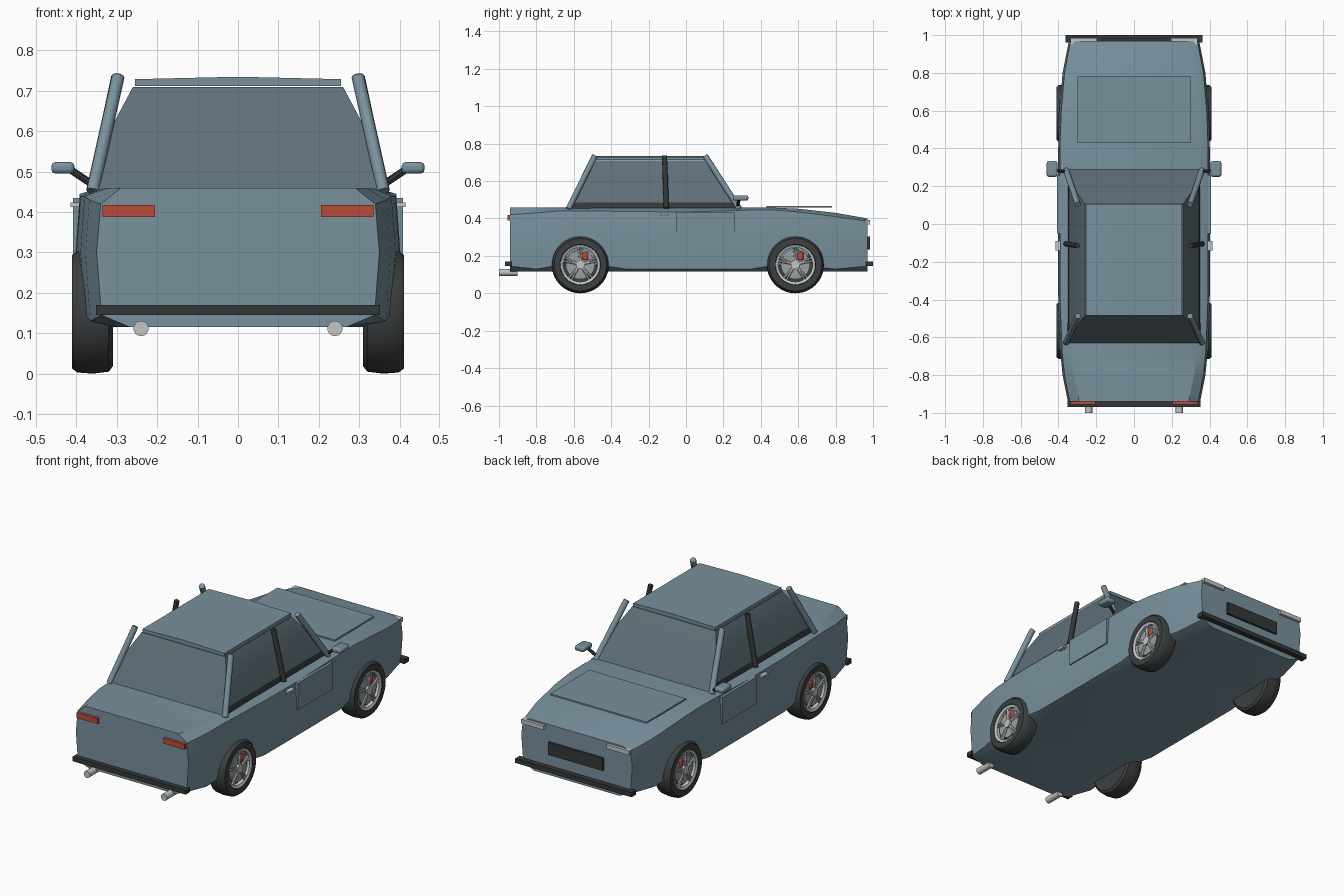
import bpy, bmesh, math
from mathutils import Vector, Matrix

cube = bpy.data.objects.get("Cube")
if cube:
    bpy.data.objects.remove(cube, do_unlink=True)


def material(name, r, g, b):
    m = bpy.data.materials.new(name)
    m.use_nodes = True
    m.diffuse_color = (r, g, b, 1)
    m.node_tree.nodes["Principled BSDF"].inputs["Base Color"].default_value = (r, g, b, 1)
    return m


PAINT = material("blue_grey_paint", 0.19, 0.285, 0.34)
GLASS = material("tinted_glass", 0.115, 0.16, 0.19)
BLACK = material("black_trim", 0.035, 0.037, 0.038)
RUBBER = material("rubber", 0.045, 0.05, 0.052)
STEEL = material("pale_steel", 0.55, 0.56, 0.56)
DISC = material("brake_steel", 0.32, 0.35, 0.37)
RED = material("red", 0.5, 0.07, 0.04)


def finish(name, bm, *mats, angle=25):
    bmesh.ops.recalc_face_normals(bm, faces=bm.faces[:])
    me = bpy.data.meshes.new(name)
    bm.to_mesh(me)
    bm.free()
    ob = bpy.data.objects.new(name, me)
    bpy.context.collection.objects.link(ob)
    for m in mats:
        me.materials.append(m)
    bpy.ops.object.select_all(action="DESELECT")
    ob.select_set(True)
    bpy.context.view_layer.objects.active = ob
    bpy.ops.object.shade_smooth_by_angle(angle=math.radians(angle))
    return ob


def loft(rings, closed=False):
    """Skin rings of points; cap the ends unless the loft is closed."""
    bm = bmesh.new()
    vs = [[bm.verts.new(p) for p in r] for r in rings]
    n = len(vs[0])
    pairs = list(zip(vs, vs[1:])) + ([(vs[-1], vs[0])] if closed else [])
    for a, b in pairs:
        for i in range(n):
            j = (i + 1) % n
            bm.faces.new((a[i], a[j], b[j], b[i]))
    if not closed:
        bm.faces.new(vs[0])
        bm.faces.new(vs[-1])
    return bm


def box(name, mat, lo, hi, side=1, bevel=0):
    bm = bmesh.new()
    bmesh.ops.create_cube(bm, size=1)
    lo, hi = Vector(lo), Vector(hi)
    for v in bm.verts:
        v.co = (lo + hi) / 2 + v.co * (hi - lo)
        v.co.x *= side
    ob = finish(name, bm, mat)
    if bevel:
        mod = ob.modifiers.new("bevel", "BEVEL")
        mod.width, mod.segments = bevel, 2
    return ob


def tube(name, mat, a, b, r, n=12, side=1):
    a, b = Vector(a), Vector(b)
    a.x *= side
    b.x *= side
    d = b - a
    bm = bmesh.new()
    turn = Matrix.Translation((a + b) / 2) @ d.to_track_quat("Z", "Y").to_matrix().to_4x4()
    bmesh.ops.create_cone(bm, cap_ends=True, segments=n, radius1=r, radius2=r,
                          depth=d.length, matrix=turn)
    return finish(name, bm, mat, angle=40)


def lathe(name, mat, profile, y, z, side, n=40):
    """Turn a closed (radius, x) profile about an axle along x."""
    rings = []
    for k in range(n):
        t = 2 * math.pi * k / n
        rings.append([(side * x, y + r * math.cos(t), z + r * math.sin(t)) for r, x in profile])
    return finish(name, loft(rings, closed=True), mat, angle=35)


# Lower body: sections of y, half width, deck height, shoulder height, sill height
sections = [(-0.94, 0.35, 0.46, 0.42, 0.145), (-0.8, 0.378, 0.46, 0.43, 0.13),
            (-0.68, 0.39, 0.46, 0.44, 0.15), (-0.45, 0.4, 0.46, 0.44, 0.15),
            (-0.32, 0.402, 0.46, 0.437, 0.13), (0.0, 0.402, 0.46, 0.435, 0.13),
            (0.35, 0.402, 0.46, 0.445, 0.13), (0.47, 0.4, 0.458, 0.445, 0.15),
            (0.6, 0.395, 0.452, 0.435, 0.15), (0.8, 0.378, 0.43, 0.41, 0.13),
            (0.97, 0.345, 0.4, 0.385, 0.145)]
rings = []
for y, w, top, shoulder, sill in sections:
    half = [(w - 0.08, 0.116), (w - 0.012, sill), (w, 0.3), (w - 0.01, shoulder), (w - 0.06, top)]
    rings.append([(x, y, z) for x, z in half] + [(-x, y, z) for x, z in reversed(half)])
finish("body", loft(rings), PAINT)

# Cabin: tapering rings of height, half width, rear y, front y
cabin = [(0.45, 0.352, -0.635, 0.295), (0.485, 0.342, -0.615, 0.272),
         (0.62, 0.308, -0.54, 0.175), (0.71, 0.26, -0.485, 0.105)]
bm = loft([[(-w, r, z), (w, r, z), (w, f, z), (-w, f, z)] for z, w, r, f in cabin])
bm.normal_update()
for f in bm.faces:
    low_side = f.calc_center_median().z < 0.48 and abs(f.normal.x) > 0.7
    f.material_index = 1 if low_side else 0
finish("cabin_glass", bm, GLASS, BLACK)

# Roof panel with a slight crown
crown = [(-0.255, 0.712), (0.255, 0.712), (0.255, 0.729), (0, 0.735), (-0.255, 0.729)]
finish("roof", loft([[(x, y, z) for x, z in crown] for y in (-0.485, 0.105)]), PAINT)

# Bonnet lid, grille and bumpers
box("bonnet", PAINT, (-0.3, 0.43, 0.458), (0.3, 0.78, 0.467))
box("grille", BLACK, (-0.17, 0.95, 0.235), (0.17, 0.983, 0.305))
box("rear_bumper", BLACK, (-0.352, -0.968, 0.145), (0.352, -0.93, 0.17))
box("front_bumper", BLACK, (-0.362, 0.96, 0.145), (0.362, 1.0, 0.17))

for side, tag in ((1, "left"), (-1, "right")):
    # Pillars
    tube("front_pillar_" + tag, PAINT, (0.36, 0.285, 0.452), (0.297, 0.103, 0.735), 0.016, 10, side)
    tube("rear_pillar_" + tag, PAINT, (0.36, -0.628, 0.452), (0.297, -0.487, 0.735), 0.016, 10, side)
    tube("centre_pillar_" + tag, BLACK, (0.36, -0.105, 0.455), (0.3, -0.115, 0.735), 0.014, 10, side)
    # Lamps and exhaust
    box("tail_lamp_" + tag, RED, (0.205, -0.955, 0.388), (0.335, -0.93, 0.418), side)
    box("head_lamp_" + tag, STEEL, (0.195, 0.95, 0.368), (0.335, 0.985, 0.392), side)
    tube("exhaust_" + tag, STEEL, (0.24, -1.0, 0.112), (0.24, -0.9, 0.112), 0.019, 16, side)
    # Door panel, handle and wing mirror
    box("door_panel_" + tag, PAINT, (0.39, -0.05, 0.285), (0.408, 0.26, 0.435), side)
    box("door_handle_" + tag, STEEL, (0.385, -0.14, 0.412), (0.415, -0.09, 0.424), side)
    tube("mirror_stalk_" + tag, BLACK, (0.355, 0.275, 0.465), (0.415, 0.285, 0.505), 0.009, 8, side)
    box("mirror_" + tag, PAINT, (0.405, 0.25, 0.495), (0.462, 0.333, 0.524), side, bevel=0.01)

    # Wheels
    for y, end in ((0.585, "front"), (-0.565, "rear")):
        name = end + "_" + tag
        z = 0.153
        tyre = [(0.001, 0.315), (0.135, 0.31), (0.148, 0.32), (0.153, 0.36), (0.15, 0.398),
                (0.14, 0.411), (0.108, 0.411), (0.104, 0.385), (0.001, 0.375)]
        lathe("tyre_" + name, RUBBER, tyre, y, z, side)
        lathe("rim_" + name, STEEL, [(0.106, 0.38), (0.106, 0.41), (0.092, 0.404), (0.092, 0.38)],
              y, z, side)
        tube("brake_disc_" + name, DISC, (0.37, y, z), (0.398, y, z), 0.078, 32, side)
        tube("hub_" + name, STEEL, (0.38, y, z), (0.41, y, z), 0.024, 16, side)
        box("brake_caliper_" + name, RED, (0.38, y + 0.012, z + 0.025),
            (0.404, y + 0.042, z + 0.068), side, bevel=0.006)
        for k in range(5):
            for offset in (-0.1, 0.1):
                t = math.pi / 2 + 2 * math.pi * k / 5
                s = t + offset
                tube("spoke_" + name, STEEL,
                     (0.403, y + 0.015 * math.cos(t), z + 0.015 * math.sin(t)),
                     (0.4, y + 0.097 * math.cos(s), z + 0.097 * math.sin(s)), 0.006, 6, side)
